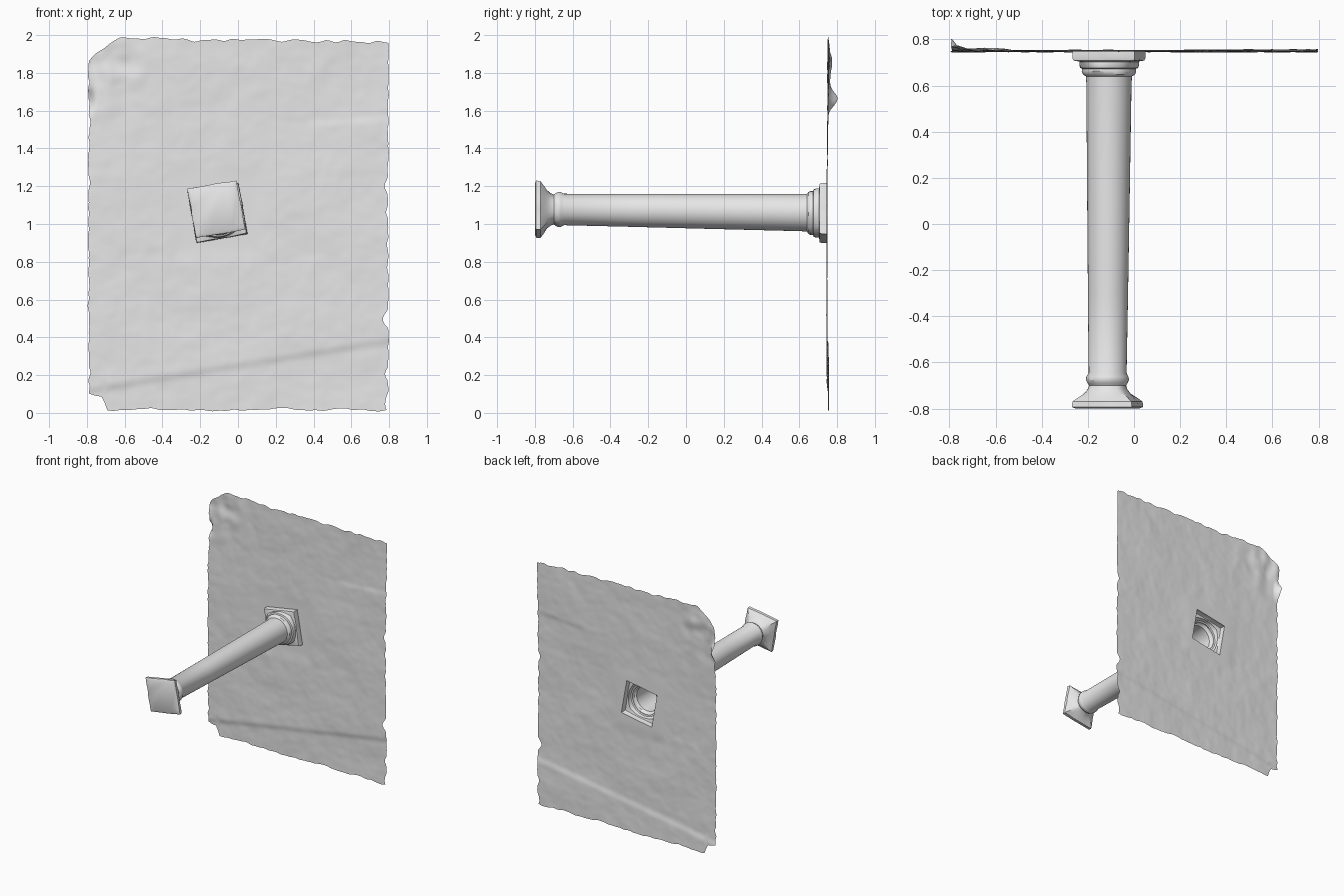
import bpy, bmesh, math
from mathutils import Vector, noise

if "Cube" in bpy.data.objects:
    bpy.data.objects.remove(bpy.data.objects["Cube"])

TILT = math.radians(10)          # roll of the square ends about the column axis
SEGS = 40
HOLE = (-0.108, 1.058, 0.137)    # x, z, half side of the opening

stone = bpy.data.materials.new("pale_grey_stone")
stone.diffuse_color = (0.8, 0.8, 0.8, 1)
stone.use_nodes = True
stone.node_tree.nodes["Principled BSDF"].inputs["Base Color"].default_value = stone.diffuse_color


def finish(bm, name, angle):
    me = bpy.data.meshes.new(name)
    bm.to_mesh(me)
    bm.free()
    ob = bpy.data.objects.new(name, me)
    bpy.context.collection.objects.link(ob)
    me.materials.append(stone)
    bpy.ops.object.select_all(action='DESELECT')
    ob.select_set(True)
    bpy.context.view_layer.objects.active = ob
    bpy.ops.object.shade_smooth_by_angle(angle=math.radians(angle))
    return ob


def n1(t, seed):
    """Wobble along one edge, roughly -1 to 1."""
    return noise.noise(Vector((t, seed, 0.37)))


def bump(x, z, freq, seed):
    return noise.noise(Vector((x * freq, z * freq, seed)))


def smooth(t):
    t = min(1, max(0, t))
    return t * t * (3 - 2 * t)


# Column: round sections that blend into squares at both ends
# (y, half width, squareness)
sections = [
    (-0.800, 0.122, 0.88), (-0.793, 0.133, 0.95), (-0.770, 0.132, 0.95),
    (-0.752, 0.113, 0.9), (-0.735, 0.098, 0.6), (-0.715, 0.084, 0.2),
    (-0.700, 0.080, 0), (-0.688, 0.088, 0), (-0.675, 0.093, 0),
    (-0.662, 0.091, 0), (-0.645, 0.083, 0), (-0.300, 0.087, 0),
    (0.100, 0.092, 0), (0.610, 0.098, 0), (0.640, 0.100, 0),
    (0.648, 0.112, 0), (0.662, 0.118, 0), (0.672, 0.116, 0),
    (0.676, 0.126, 0.05), (0.690, 0.131, 0.1), (0.703, 0.128, 0.3),
    (0.708, 0.134, 0.97), (0.720, 0.137, 1), (0.750, 0.137, 1)]
bm = bmesh.new()
rings = []
for y, r, sq in sections:
    f = (y + 0.8) / 1.55
    cx, cz = -0.115 + 0.007 * f, 1.079 - 0.021 * f
    ring = []
    for i in range(SEGS):
        a = 2 * math.pi * i / SEGS
        c, s = math.cos(a), math.sin(a)
        k = r * (1 - sq + sq / max(abs(c), abs(s)))
        # weathered wear on the mouldings, none on the mating edge
        if y < 0.74 and (y < -0.64 or y > 0.645):
            k *= 1 + 0.035 * noise.noise(Vector((c * 2, y * 25, s * 2)))
        b = a + TILT
        ring.append(bm.verts.new((cx + k * math.cos(b), y, cz + k * math.sin(b))))
    rings.append(ring)
for p, q in zip(rings, rings[1:]):
    for i in range(SEGS):
        j = (i + 1) % SEGS
        bm.faces.new((p[i], p[j], q[j], q[i]))
bm.faces.new(rings[0])
bmesh.ops.recalc_face_normals(bm, faces=bm.faces)
finish(bm, "column", 35)


# Ground sheet: ragged outline, shallow relief, square opening behind the column
def left(z):
    return -0.790 + 0.010 * n1(z * 13, 1) + 0.006 * n1(z * 30, 2)


def right(z):
    notch = max(0, n1(z * 9, 5)) * 0.055 if z < 1.66 else 0
    return 0.795 - notch + 0.007 * n1(z * 24, 6)


def top(x):
    corner = 0.13 * max(0, (-0.58 - x) / 0.22) ** 2
    return 1.982 - 0.02 * (x + 0.5) / 1.3 - corner + 0.018 * n1(x * 15, 8)


def bottom(x):
    corner = 0.075 * smooth((-0.70 - x) / 0.03)
    return 0.018 + corner + 0.016 * n1(x * 14, 11)


def depth(x, z):
    d = 0.004 * smooth((z - 1.1) / 0.5) - 0.004
    # long slanting ledges
    line = 0.11 + 0.165 * (x + 0.8)
    d += 0.008 * smooth((line + 0.03 - z) / 0.05)
    d += 0.004 * smooth((x - 0.1) / 0.4) * smooth((z - 1.49 - 0.06 * x) / 0.04)
    # general unevenness
    d += 0.004 * bump(x, z, 3, 2) + 0.0025 * bump(x, z, 9, 4) + 0.0013 * bump(x, z, 22, 6)
    # crumpled upper left corner and curled left edge
    near = math.exp(-((x + 0.72) ** 2 + (z - 1.87) ** 2) / 0.045)
    d += near * (0.009 + 0.020 * bump(x, z, 11, 9))
    d += 0.045 * smooth((-0.755 - x) / 0.035) * math.exp(-((z - 1.66) / 0.05) ** 2)
    # settle flat around the opening
    dist = max(abs(x - HOLE[0]), abs(z - HOLE[1]))
    return 0.75 + d * smooth((dist - 0.17) / 0.12)


NX, NZ = 96, 120
bm = bmesh.new()
grid = []
for j in range(NZ + 1):
    row = []
    for i in range(NX + 1):
        u, v = i / NX, j / NZ
        x0, z0 = -0.8 + 1.6 * u, 2 * v
        lo, hi, le, ri = bottom(x0), top(x0), left(z0), right(z0)
        # edge wobble fades out quickly into the sheet
        x = x0 + (le + 0.8) * (1 - u) ** 6 + (ri - 0.8) * u ** 6
        z = z0 + lo * (1 - v) ** 6 + (hi - 2) * v ** 6
        row.append(bm.verts.new((x, 0.75, z)))
    grid.append(row)
for r0, r1 in zip(grid, grid[1:]):
    for i in range(NX):
        bm.faces.new((r0[i], r0[i + 1], r1[i + 1], r1[i]))

# Cut the tilted square opening
centre = Vector((HOLE[0], 0.75, HOLE[1]))
axes = [Vector((math.cos(TILT + k * math.pi / 2), 0, math.sin(TILT + k * math.pi / 2)))
        for k in range(4)]
for n in axes:
    bmesh.ops.bisect_plane(bm, geom=bm.verts[:] + bm.edges[:] + bm.faces[:], dist=1e-5,
                           plane_co=centre + n * HOLE[2], plane_no=n)
inside = [f for f in bm.faces
          if all((f.calc_center_median() - centre).dot(n) < HOLE[2] for n in axes)]
bmesh.ops.delete(bm, geom=inside, context='FACES')
for v in bm.verts:
    v.co.y = depth(v.co.x, v.co.z)
finish(bm, "ground_sheet", 50)
